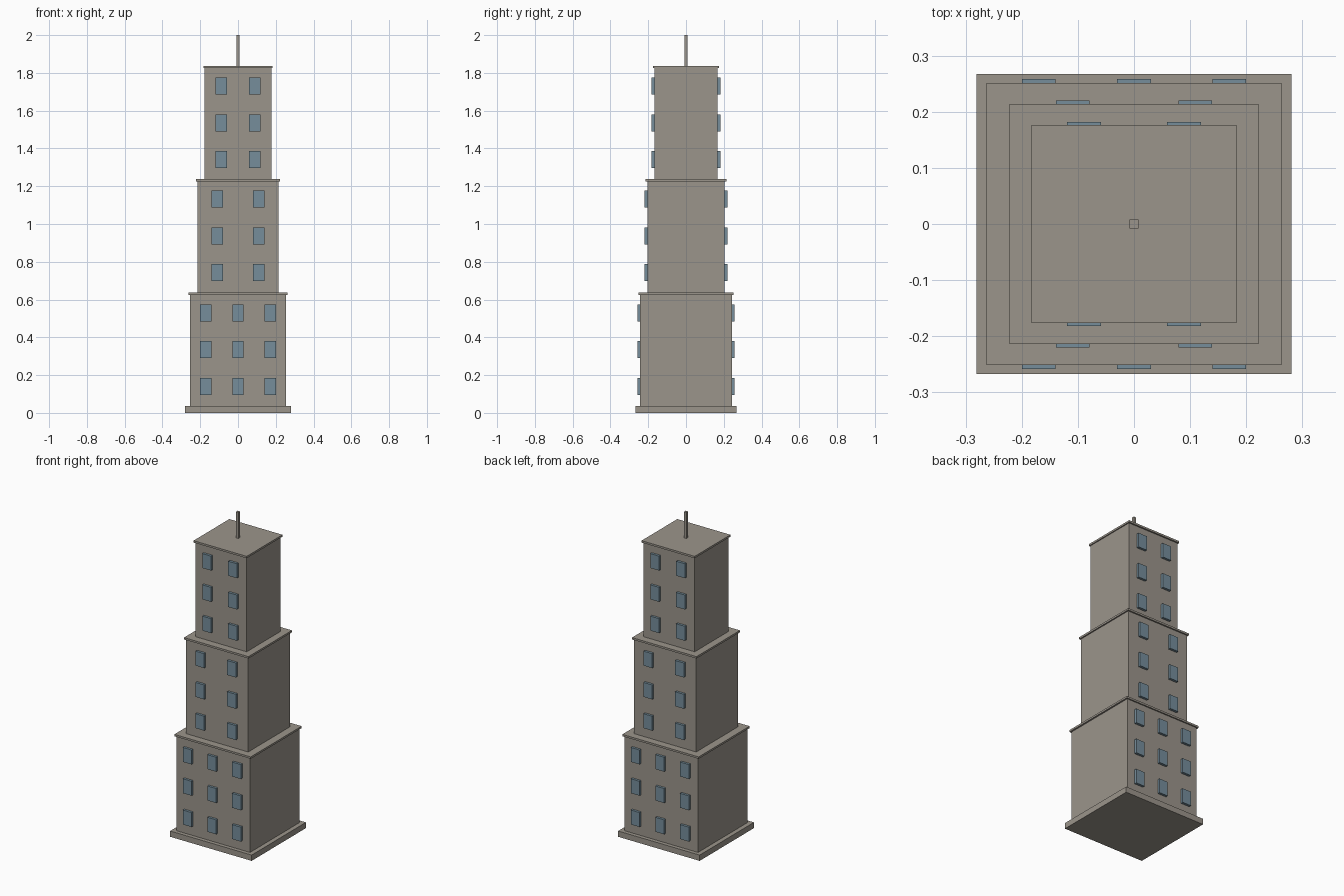
import bpy

cube = bpy.data.objects.get("Cube")
if cube:
    bpy.data.objects.remove(cube, do_unlink=True)


def make_material(name, color):
    mat = bpy.data.materials.new(name)
    mat.use_nodes = True
    mat.diffuse_color = color
    mat.node_tree.nodes["Principled BSDF"].inputs["Base Color"].default_value = color
    return mat


stone = make_material("warm_grey_stone", (0.33, 0.30, 0.26, 1))
glass = make_material("blue_grey_glass", (0.18, 0.27, 0.33, 1))


def box(name, half_x, y0, y1, z0, z1, mat, x=0):
    """Axis-aligned box centred on x, spanning y0..y1 and z0..z1."""
    bpy.ops.mesh.primitive_cube_add(size=1, location=(x, (y0 + y1) / 2, (z0 + z1) / 2))
    obj = bpy.context.object
    obj.name = name
    obj.scale = (half_x * 2, y1 - y0, z1 - z0)
    bpy.ops.object.transform_apply(location=False, rotation=False, scale=True)
    obj.data.materials.append(mat)
    return obj


# Ground plinth
box("plinth", 0.281, -0.267, 0.267, 0, 0.036, stone)

# Stacked tiers: half width, half depth, ledge half sizes, bottom, top,
# window columns, lowest window centre
tiers = [
    ("lower", 0.253, 0.243, 0.263, 0.251, 0.036, 0.637, (-0.17, 0, 0.17), 0.14),
    ("middle", 0.214, 0.205, 0.222, 0.214, 0.637, 1.237, (-0.109, 0.109), 0.742),
    ("upper", 0.177, 0.167, 0.183, 0.176, 1.237, 1.837, (-0.089, 0.089), 1.341),
]
LEDGE, ROW_STEP, WIN_HALF_W, WIN_HALF_H = 0.012, 0.195, 0.03, 0.045

for name, hx, hy, lx, ly, z0, z1, columns, first_row in tiers:
    box(name + "_tier", hx, -hy, hy, z0, z1 - LEDGE, stone)
    box(name + "_ledge", lx, -ly, ly, z1 - LEDGE, z1, stone)

    # Raised window panes on the front and back walls
    for side, sign in (("front", -1), ("back", 1)):
        y0, y1 = sorted((sign * (hy - 0.005), sign * (hy + 0.015)))
        for row in range(3):
            z = first_row + row * ROW_STEP
            for col, x in enumerate(columns):
                box(f"{name}_{side}_window_{row + 1}_{col + 1}", WIN_HALF_W,
                    y0, y1, z - WIN_HALF_H, z + WIN_HALF_H, glass, x)

# Roof mast
box("mast", 0.008, -0.008, 0.008, 1.837, 2.0, stone)
